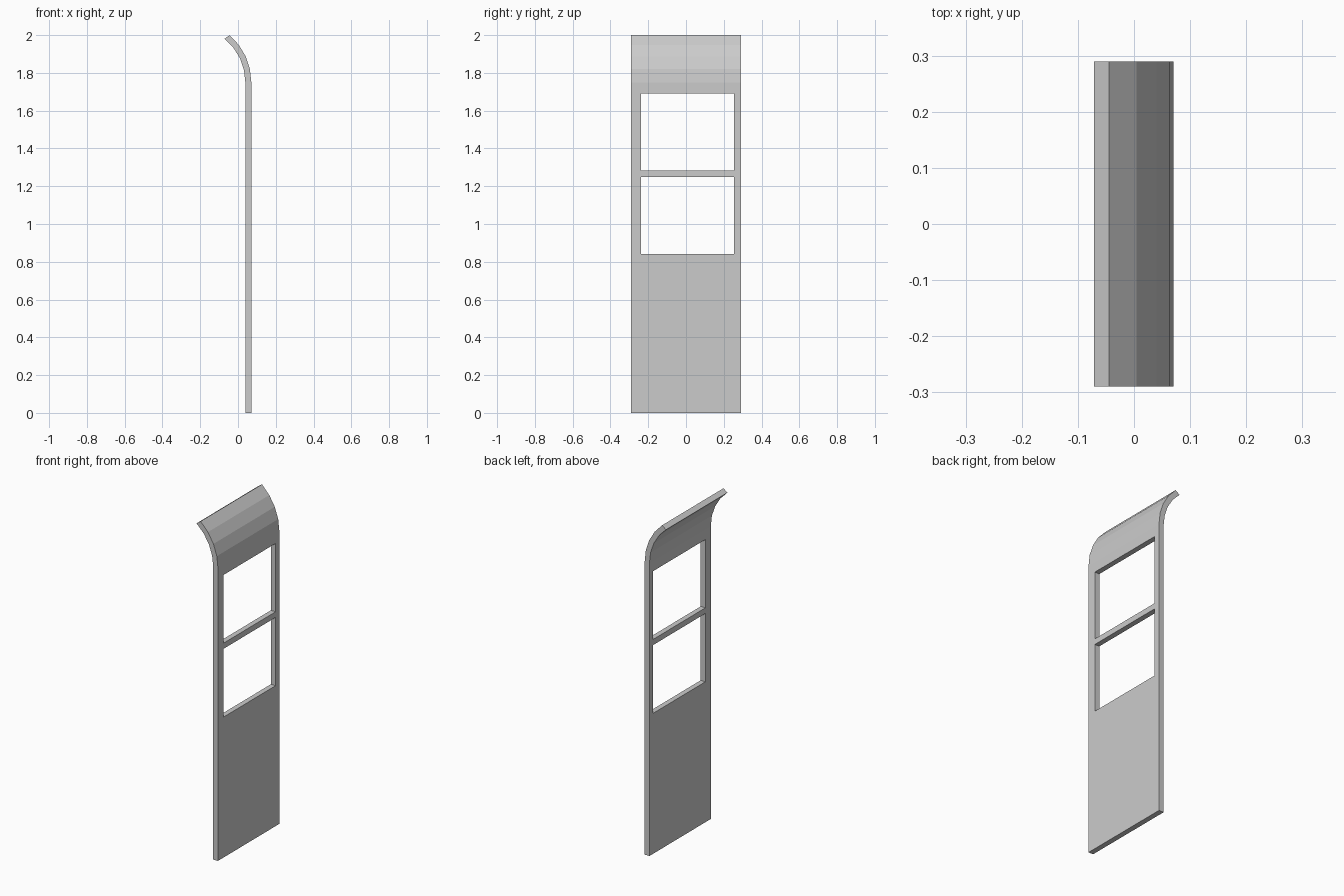
import bpy, bmesh
from math import sin, cos, radians

if "Cube" in bpy.data.objects:
    bpy.data.objects.remove(bpy.data.objects["Cube"], do_unlink=True)

HALF_WIDTH = 0.29
BEND_Z = 1.75
BEND_STEPS = 4

grey = bpy.data.materials.new("plain_grey")
grey.use_nodes = True
colour = (0.6, 0.6, 0.6, 1)
grey.diffuse_color = colour
grey.node_tree.nodes["Principled BSDF"].inputs["Base Color"].default_value = colour


def finish(name, bm):
    bmesh.ops.recalc_face_normals(bm, faces=bm.faces)
    mesh = bpy.data.meshes.new(name)
    bm.to_mesh(mesh)
    bm.free()
    mesh.materials.append(grey)
    obj = bpy.data.objects.new(name, mesh)
    bpy.context.collection.objects.link(obj)
    return obj


def bend(face_x, radius, sweep):
    """Straight side from the floor, then an arc leaning towards -x."""
    points = [(face_x, 0)]
    for i in range(BEND_STEPS + 1):
        a = radians(sweep) * i / BEND_STEPS
        points.append((face_x - radius * (1 - cos(a)), BEND_Z + radius * sin(a)))
    return points


# Wall panel with curved top, extruded along y
outer = bend(0.0705, 0.329, 49.4)
inner = bend(0.0390, 0.297, 51)
bm = bmesh.new()
profile = bm.faces.new([bm.verts.new((x, -HALF_WIDTH, z))
                        for x, z in outer + inner[::-1]])
side = bmesh.ops.extrude_face_region(bm, geom=[profile])
bmesh.ops.translate(bm, vec=(0, 2 * HALF_WIDTH, 0),
                    verts=[v for v in side["geom"] if isinstance(v, bmesh.types.BMVert)])
panel = finish("wall_panel", bm)

# Two window openings, one above the other
for name, low in (("lower_window_cutter", 0.84), ("upper_window_cutter", 1.282)):
    bm = bmesh.new()
    bmesh.ops.create_cube(bm, size=1)
    bmesh.ops.scale(bm, vec=(0.3, 0.493, 0.408), verts=bm.verts)
    bmesh.ops.translate(bm, vec=(0.05, 0.0075, low + 0.204), verts=bm.verts)
    cutter = finish(name, bm)
    cutter.hide_render = True

    cut = panel.modifiers.new(name, "BOOLEAN")
    cut.operation = "DIFFERENCE"
    cut.solver = "EXACT"
    cut.object = cutter
    bpy.context.view_layer.objects.active = panel
    bpy.ops.object.modifier_apply(modifier=cut.name)
    bpy.data.objects.remove(cutter, do_unlink=True)
